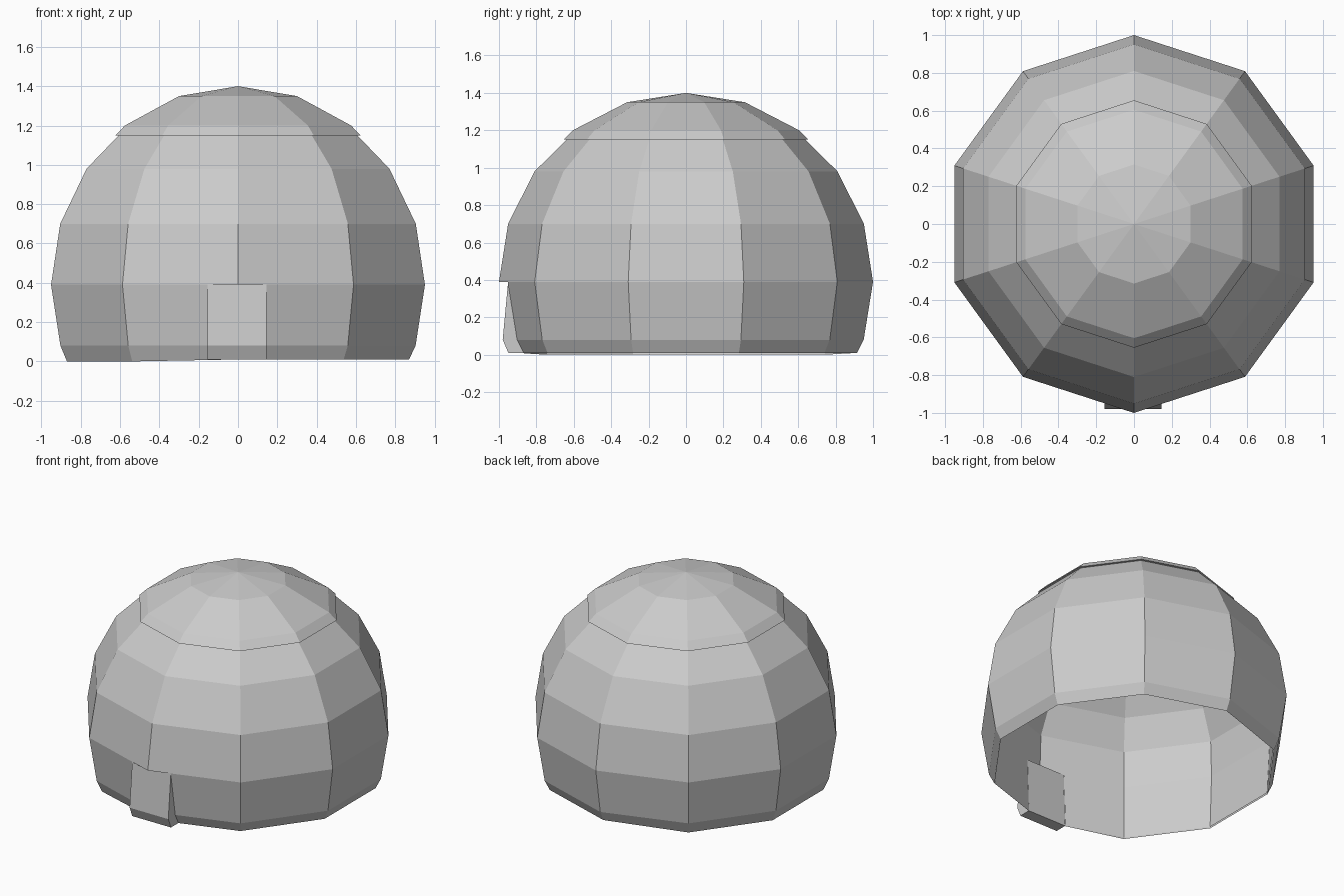
import bpy, bmesh, math

SIDES = 10
DOOR_X = (-0.155, 0.145)
SPRING = 0.39          # height of the widest ring and of the door lintel

if "Cube" in bpy.data.objects:
    bpy.data.objects.remove(bpy.data.objects["Cube"], do_unlink=True)

grey = bpy.data.materials.new("plain grey")
grey.use_nodes = True
colour = (0.6, 0.6, 0.6, 1)
grey.diffuse_color = colour
bsdf = next(n for n in grey.node_tree.nodes if n.type == "BSDF_PRINCIPLED")
bsdf.inputs["Base Color"].default_value = colour


def finish(name, bm):
    mesh = bpy.data.meshes.new(name)
    bm.to_mesh(mesh)
    bm.free()
    mesh.materials.append(grey)
    obj = bpy.data.objects.new(name, mesh)
    bpy.context.collection.objects.link(obj)


def lathe(profile, apex):
    """Faceted shell of revolution with a corner facing the front."""
    bm = bmesh.new()
    angles = [-math.pi / 2 + 2 * math.pi * i / SIDES for i in range(SIDES)]
    rings = [[bm.verts.new((r * math.cos(a), r * math.sin(a), z)) for a in angles]
             for r, z in profile]
    tip = bm.verts.new((0, 0, apex))
    for i in range(SIDES):
        j = (i + 1) % SIDES
        for low, high in zip(rings, rings[1:]):
            bm.faces.new((low[i], low[j], high[j], high[i]))
        bm.faces.new((rings[-1][i], rings[-1][j], tip))
    return bm


def cut_doorway(bm):
    """Remove the strip of wall between the door edges, below the lintel."""
    def front_faces(lo, hi):
        found = []
        for f in bm.faces:
            c = f.calc_center_median()
            if c.y < -0.6 and c.z < SPRING and lo < c.x < hi:
                found.append(f)
        return found

    for x in DOOR_X:
        faces = front_faces(-0.5, 0.5)
        geom = set(faces)
        for f in faces:
            geom.update(f.edges)
            geom.update(f.verts)
        bmesh.ops.bisect_plane(bm, geom=list(geom), plane_co=(x, 0, 0), plane_no=(1, 0, 0))
    bmesh.ops.delete(bm, geom=front_faces(*DOOR_X), context="FACES")


# Outer dome shell, open underneath
dome = lathe([(0.915, 0.01), (0.95, 0.08), (1.0, SPRING), (0.951, 0.70),
              (0.81, 0.98), (0.588, 1.20), (0.309, 1.34)], 1.385)
for v in dome.verts:
    if v.co.z < 0.02 and v.co.x < -0.1:
        v.co.z = 0          # rim dips slightly on one side
cut_doorway(dome)
finish("dome", dome)

# Inner wall, meeting the outer shell at the rim
lining = lathe([(0.913, 0.01), (0.93, SPRING), (0.92, 0.64), (0.83, 0.84),
                (0.60, 1.12), (0.30, 1.30)], 1.34)
cut_doorway(lining)
bmesh.ops.reverse_faces(lining, faces=lining.faces[:])
finish("inner_wall", lining)

# Cap with a small overhanging rim
finish("roof_cap", lathe([(0.632, 1.15), (0.655, 1.15), (0.605, 1.20), (0.315, 1.35)], 1.40))

# Door block: panel leaning outwards with a lower fold, filling the wall depth
jamb = -0.951
section = [(-0.88, SPRING), (jamb, SPRING), (-0.98, 0.08), (-0.95, 0.01), (-0.866, 0.01)]
door = bmesh.new()
right, left = [[door.verts.new((x, y, z)) for y, z in section] for x in DOOR_X]
for i in range(len(section)):
    door.faces.new((left[i - 1], right[i - 1], right[i], left[i]))
door.faces.new(left)
door.faces.new(right[::-1])
bmesh.ops.recalc_face_normals(door, faces=door.faces[:])
finish("door", door)

# Lintel closing the dome corner above the door
lintel = bmesh.new()
corners = [(DOOR_X[0], jamb), (0, -1), (DOOR_X[1], jamb)]
lintel.faces.new([lintel.verts.new((x, y, SPRING)) for x, y in corners])
finish("door_lintel", lintel)
